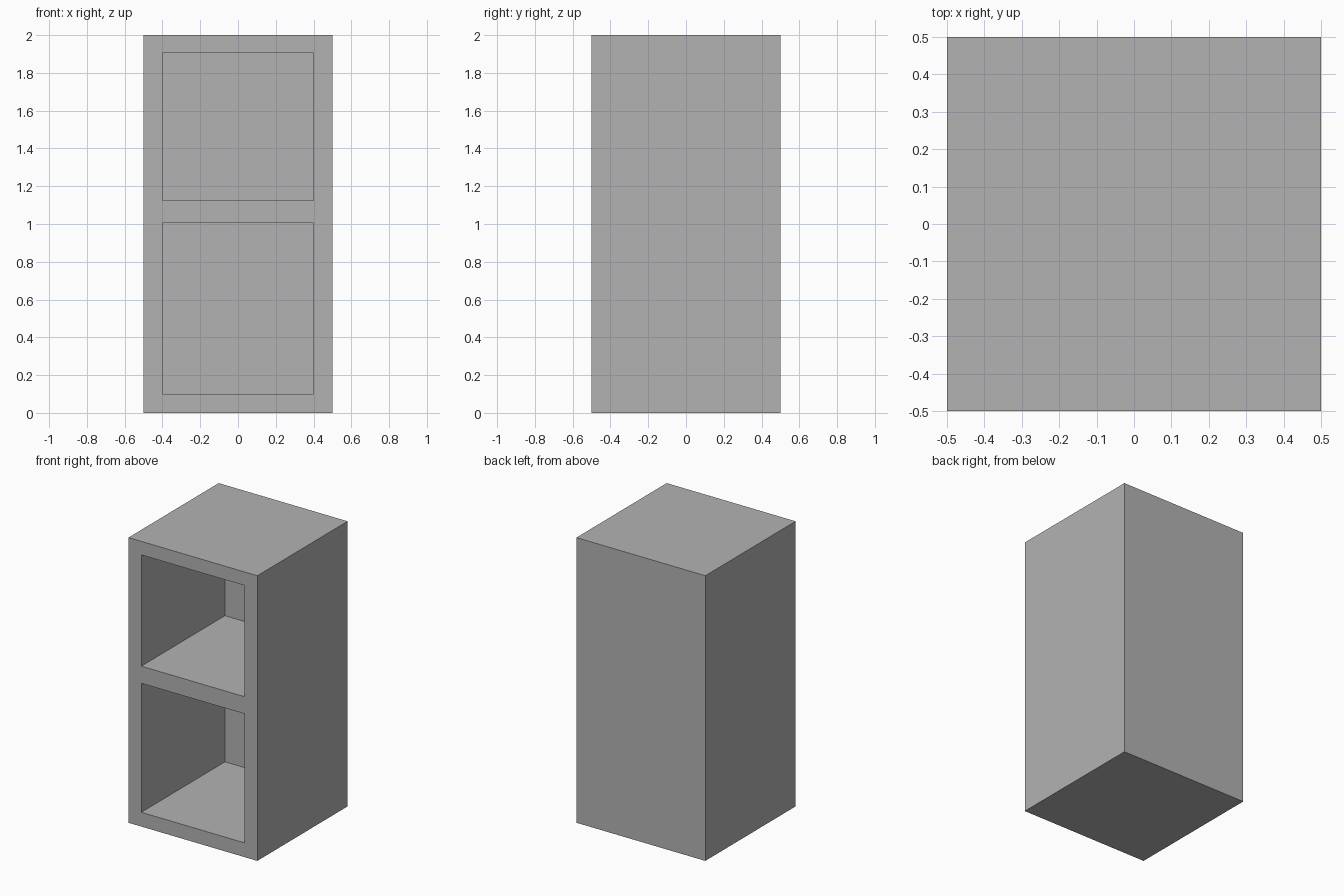
import bpy

if "Cube" in bpy.data.objects:
    bpy.data.objects.remove(bpy.data.objects["Cube"], do_unlink=True)

# Single grey finish
grey = bpy.data.materials.new("plain_grey")
grey.use_nodes = True
colour = (0.45, 0.45, 0.45, 1)
grey.diffuse_color = colour
grey.node_tree.nodes["Principled BSDF"].inputs["Base Color"].default_value = colour


def box(name, low, high):
    centre = [(a + b) / 2 for a, b in zip(low, high)]
    bpy.ops.mesh.primitive_cube_add(size=1, location=centre)
    obj = bpy.context.object
    obj.name = name
    obj.scale = [b - a for a, b in zip(low, high)]
    bpy.ops.object.transform_apply(location=True, rotation=False, scale=True)
    obj.data.materials.append(grey)
    return obj


# Cabinet body
cabinet = box("cabinet", (-0.5, -0.5, 0), (0.5, 0.5, 2))

# Two open compartments, hollowed from the front
for name, bottom, top in (("lower", 0.1, 1.005), ("upper", 1.125, 1.905)):
    cutter = box(name + "_compartment_cutter", (-0.4, -0.7, bottom), (0.4, 0.427, top))
    cutter.hide_render = True
    bpy.context.view_layer.objects.active = cabinet
    mod = cabinet.modifiers.new(name + "_compartment", "BOOLEAN")
    mod.operation = "DIFFERENCE"
    mod.solver = "EXACT"
    mod.object = cutter
    bpy.ops.object.modifier_apply(modifier=mod.name)
    bpy.data.objects.remove(cutter, do_unlink=True)
